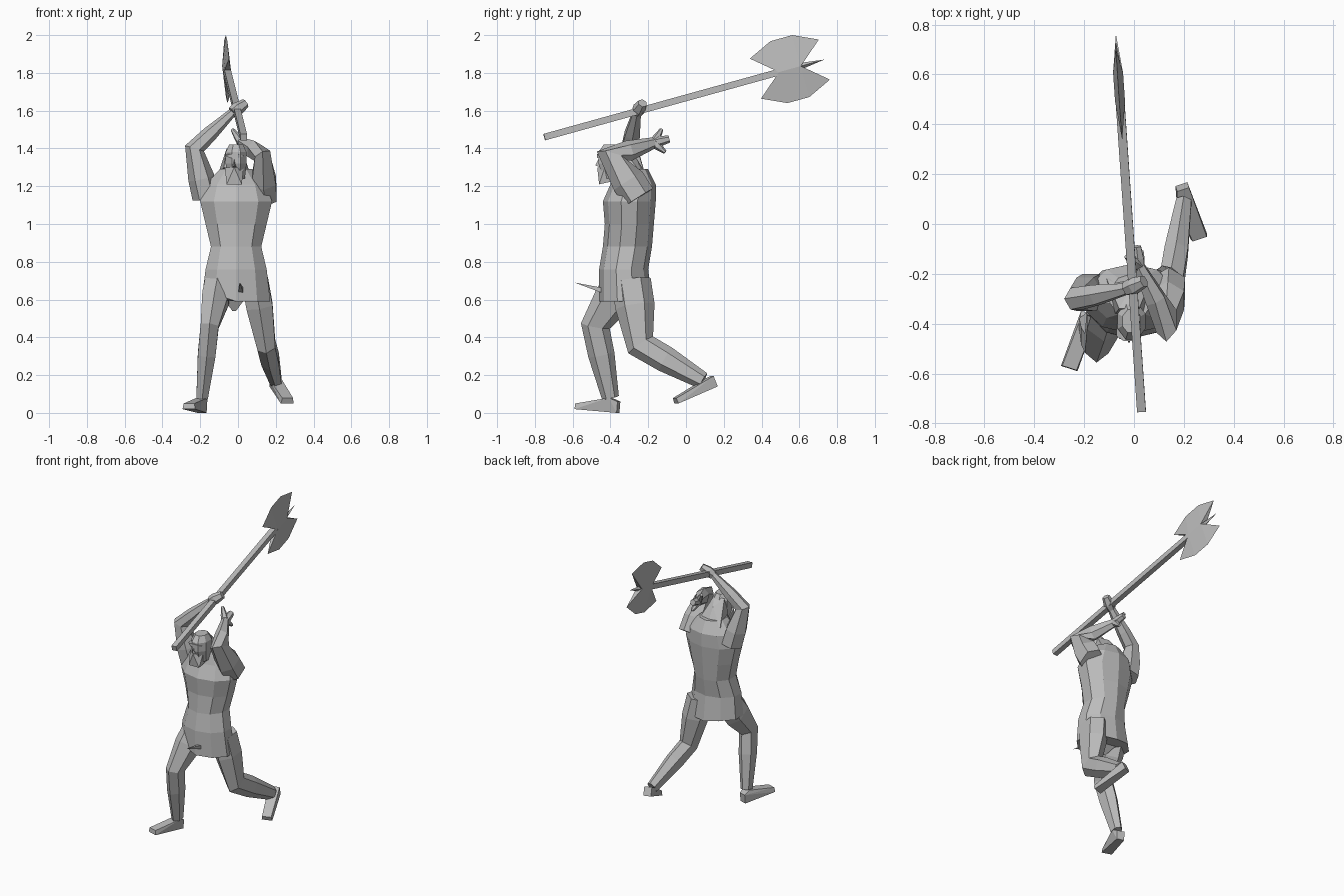
import bpy, bmesh
from math import cos, sin, pi
from mathutils import Vector

cube = bpy.data.objects.get("Cube")
if cube:
    bpy.data.objects.remove(cube)

grey = bpy.data.materials.new("plain grey")
grey.use_nodes = True
grey.diffuse_color = (0.5, 0.5, 0.5, 1)
shader = grey.node_tree.nodes["Principled BSDF"]
shader.inputs["Base Color"].default_value = grey.diffuse_color

X, Y, Z = Vector((1, 0, 0)), Vector((0, 1, 0)), Vector((0, 0, 1))
head_x = X * -0.02


def finish(name, bm):
    bmesh.ops.recalc_face_normals(bm, faces=bm.faces)
    mesh = bpy.data.meshes.new(name)
    bm.to_mesh(mesh)
    bm.free()
    mesh.materials.append(grey)
    part = bpy.data.objects.new(name, mesh)
    bpy.context.collection.objects.link(part)
    return part


def hull(name, points):
    """Faceted solid wrapped around a few points."""
    bm = bmesh.new()
    for point in points:
        bm.verts.new(point)
    wrapped = bmesh.ops.convex_hull(bm, input=bm.verts)
    spare = set(wrapped["geom_interior"] + wrapped["geom_unused"])
    spare_verts = [item for item in spare if isinstance(item, bmesh.types.BMVert)]
    bmesh.ops.delete(bm, geom=spare_verts, context="VERTS")
    return finish(name, bm)


def paired_hull(name, half):
    """Hull of points given as (half width, y, z), mirrored about the head axis."""
    hull(name, [head_x + Vector((side * w, y, z)) for w, y, z in half for side in (-1, 1)])


def skin(name, stations, sides):
    """Closed tube through elliptical rings of (centre, first half axis, second half axis)."""
    bm = bmesh.new()
    angles = [2 * pi * (k + 0.5) / sides for k in range(sides)]
    rings = [[bm.verts.new(centre + u * cos(a) + v * sin(a)) for a in angles]
             for centre, u, v in stations]
    for low, high in zip(rings, rings[1:]):
        for k in range(sides):
            bm.faces.new((low[k - 1], low[k], high[k], high[k - 1]))
    bm.faces.new(rings[0])
    bm.faces.new(rings[-1])
    return finish(name, bm)


def upright(name, levels, sides):
    """Stack of level rings of (z, y, half width, half depth)."""
    return skin(name, [(head_x / 2 + Y * y + Z * z, X * w, Y * d) for z, y, w, d in levels], sides)


def limb(name, joints, radii, ref=X, depth=1.0, swell=1.15, sides=6):
    """Tube through joints, with a muscle belly on each bone and mitred bends."""
    path = [(joints[0], radii[0])]
    for start, end, thick, thin in zip(joints, joints[1:], radii, radii[1:]):
        belly = thick + (thin - thick) * 0.4
        path += [(start.lerp(end, 0.4), belly * swell), (end, thin)]
    stations = []
    for i, (centre, radius) in enumerate(path):
        before = centre - path[i - 1][0] if i else path[1][0] - centre
        after = path[i + 1][0] - centre if i + 1 < len(path) else before
        tangent = before.normalized() + after.normalized()
        mitre = 1 / max(tangent.length / 2, 0.7)
        tangent.normalize()
        u = (ref - tangent * tangent.dot(ref)).normalized()
        v = tangent.cross(u)
        stations.append((centre, u * radius, v * radius * depth * mitre))
    return skin(name, stations, sides)


def boot(name, ankle, heel, toe):
    """Foot wedge spreading from the heel to a broad flat toe."""
    forward = (toe - heel).normalized()
    side = forward.cross(Z).normalized()
    up = side.cross(forward)
    centres = [(ankle, 0.03), (heel, 0.025), (heel + up * 0.06, 0.025),
               (toe, 0.035), (toe + up * 0.03, 0.03)]
    hull(name, [centre + side * s * w for centre, w in centres for s in (-1, 1)])


# Tunic: flared skirt, waist, chest and sloping shoulders
tunic = upright("tunic", [
    (0.59, -0.32, 0.19, 0.14),
    (0.76, -0.33, 0.17, 0.13),
    (0.88, -0.31, 0.14, 0.13),
    (1.0, -0.3, 0.17, 0.13),
    (1.12, -0.3, 0.2, 0.14),
    (1.21, -0.28, 0.17, 0.12),
    (1.29, -0.29, 0.09, 0.09)], 10)

# Hem lifted over the forward thigh
for vert in tunic.data.vertices:
    if vert.co.z < 0.6 and vert.co.x < -0.08:
        vert.co.z += 0.04 if vert.co.y < -0.4 else 0.02

paired_hull("pelvis", [(0.09, -0.38, 0.65), (0.09, -0.24, 0.65), (0.01, -0.32, 0.54)])
hull("front_cloth_point", [Vector((0.01, -0.59, 0.69))]
     + [Vector((x, -0.43, z)) for x in (0, 0.03) for z in (0.63, 0.66)])

# Head, face and hood sloping onto the back
upright("head", [
    (1.24, -0.38, 0.05, 0.06),
    (1.32, -0.39, 0.06, 0.08),
    (1.38, -0.39, 0.06, 0.08),
    (1.42, -0.39, 0.04, 0.05)], 8)
paired_hull("brow", [(0.02, -0.47, 1.35), (0.02, -0.47, 1.37), (0.05, -0.45, 1.36),
                     (0.05, -0.4, 1.37)])
paired_hull("nose", [(0, -0.46, 1.35), (0, -0.48, 1.31), (0.015, -0.45, 1.3)])
paired_hull("beard", [(0.05, -0.43, 1.3), (0, -0.47, 1.3), (0.04, -0.46, 1.21),
                      (0.04, -0.37, 1.23)])
paired_hull("hood_back", [(0.04, -0.34, 1.4), (0.055, -0.36, 1.3), (0.09, -0.22, 1.25),
                          (0, -0.17, 1.2), (0, -0.27, 1.36)])

# Right arm reaching overhead to grip the shaft
right_wrist = Vector((-0.03, -0.26, 1.59))
right_elbow = Vector((-0.23, -0.3, 1.4))
right_shoulder = Vector((-0.17, -0.27, 1.14))
limb("right_arm", [right_shoulder, right_elbow, right_wrist], [0.08, 0.05, 0.025], Y, 0.9)
limb("right_hand", [right_wrist, Vector((0.04, -0.23, 1.64))], [0.03, 0.025], Y, swell=1.3)

# Left arm folded, with its open hand behind the head
left_wrist = Vector((0.02, -0.17, 1.43))
left_elbow = Vector((0.13, -0.39, 1.36))
left_shoulder = Vector((0.14, -0.25, 1.14))
limb("left_arm", [left_shoulder, left_elbow, left_wrist], [0.075, 0.05, 0.025], X, 1.2)
limb("left_palm", [left_wrist, Vector((0.01, -0.09, 1.45))], [0.025, 0.02])
limb("left_fingers", [left_wrist, Vector((-0.03, -0.13, 1.5))], [0.025, 0.01])
limb("left_thumb", [left_wrist, Vector((0.03, -0.11, 1.38))], [0.025, 0.01])

# Right leg stepping forward
right_ankle = Vector((-0.19, -0.4, 0.08))
right_knee = Vector((-0.15, -0.48, 0.46))
right_hip = Vector((-0.1, -0.32, 0.7))
limb("right_leg", [right_hip, right_knee, right_ankle], [0.08, 0.055, 0.035], X, 1.3)
boot("right_foot", right_ankle, Vector((-0.19, -0.36, 0)), Vector((-0.26, -0.58, 0.02)))

# Left leg trailing with the heel raised
left_ankle = Vector((0.2, 0.09, 0.17))
left_knee = Vector((0.15, -0.24, 0.36))
left_hip = Vector((0.09, -0.29, 0.7))
limb("left_leg", [left_hip, left_knee, left_ankle], [0.08, 0.055, 0.035], X, 1.3)
boot("left_foot", left_ankle, Vector((0.19, 0.16, 0.14)), Vector((0.26, -0.05, 0.05)))

# Axe shaft
butt = Vector((0.03, -0.75, 1.46))
axe_head = Vector((-0.06, 0.55, 1.82))
along = (axe_head - butt).normalized()
across = X.cross(along).normalized()
limb("axe_shaft", [butt, axe_head + along * 0.05], [0.025, 0.025], swell=1, sides=4)

# Two matching wedge blades, thick at the shaft and sharp at the rim
for name, flip in (("upper_blade", 1), ("lower_blade", -1)):
    rim = [along * s * a + across * flip * b
           for a, b in ((0.19, 0.11), (0.06, 0.17)) for s in (-1, 1)]
    root = [along * s * 0.06 + X * t * 0.02 for s in (-1, 1) for t in (-1, 1)]
    hull(name, [axe_head + point for point in rim + root])

# Spike at the end of the axe
hull("end_spike", [axe_head + along * 0.19]
     + [axe_head + along * 0.04 + offset * s * 0.02 for offset in (X, across) for s in (-1, 1)])
